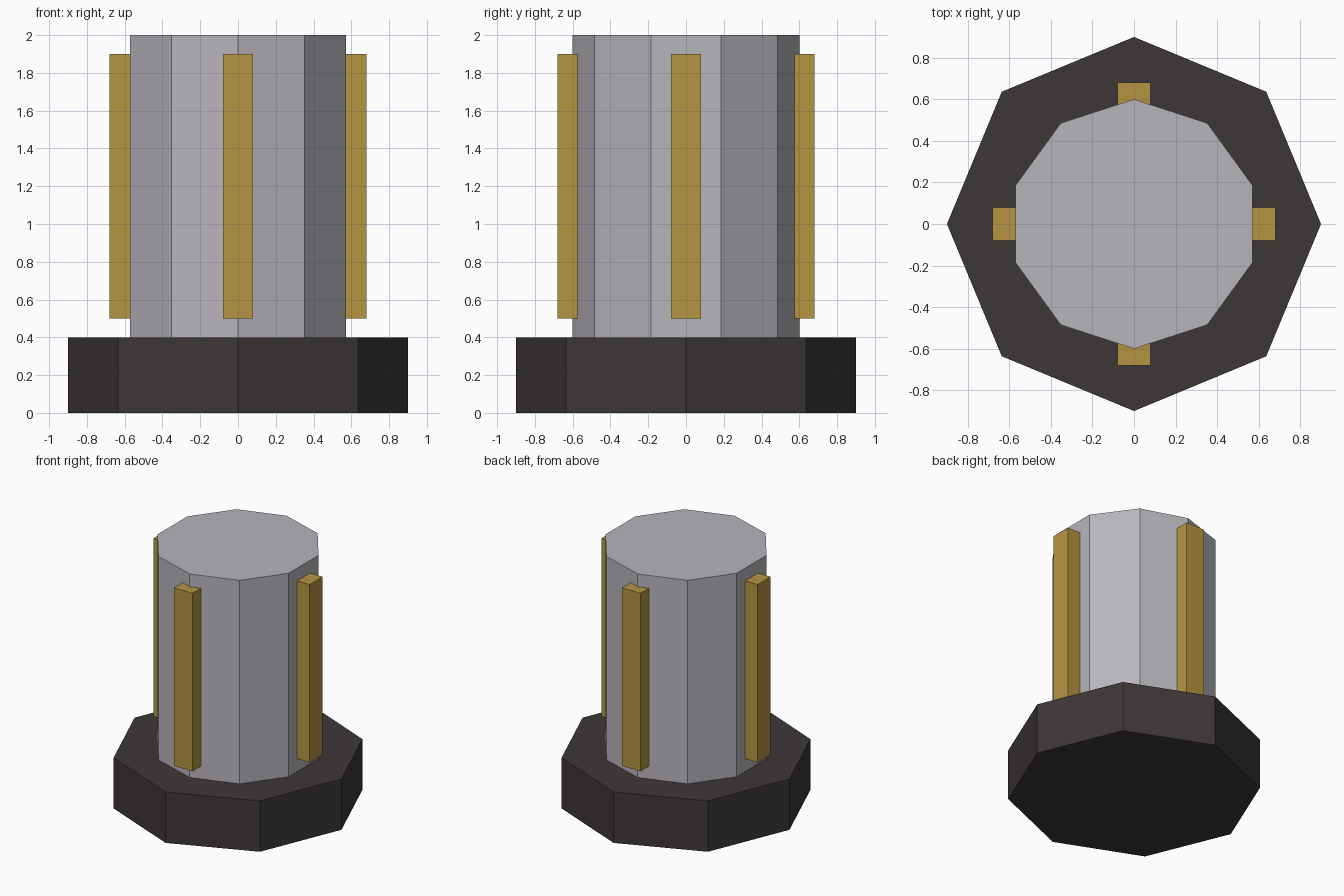
import bpy
from math import sin, cos, pi

cube = bpy.data.objects.get("Cube")
if cube:
    bpy.data.objects.remove(cube, do_unlink=True)


def make_material(name, rgb):
    mat = bpy.data.materials.new(name)
    mat.use_nodes = True
    color = (*rgb, 1.0)
    mat.diffuse_color = color
    mat.node_tree.nodes["Principled BSDF"].inputs["Base Color"].default_value = color
    return mat


def finish(name, mat):
    obj = bpy.context.object
    obj.name = name
    obj.data.name = name
    obj.data.materials.append(mat)
    return obj


def prism(name, sides, radius, bottom, top, mat):
    bpy.ops.mesh.primitive_cylinder_add(
        vertices=sides, radius=radius, depth=top - bottom,
        location=(0, 0, (bottom + top) / 2))
    return finish(name, mat)


def box(name, size, location, turn, mat):
    bpy.ops.mesh.primitive_cube_add(size=1, location=location, rotation=(0, 0, turn))
    obj = finish(name, mat)
    obj.scale = size
    return obj


dark = make_material("dark brown", (0.047, 0.039, 0.039))
grey = make_material("light grey", (0.47, 0.46, 0.50))
gold = make_material("gold", (0.47, 0.30, 0.055))

# Octagonal base and ten-sided column
prism("base", 8, 0.9, 0.0, 0.4, dark)
prism("column", 10, 0.6, 0.4, 2.0, grey)

# Four upright bars set into the column
for i, side in enumerate(("left", "back", "right", "front")):
    angle = i * pi / 2
    box(side + "_bar", (0.16, 0.16, 1.4),
        (0.6 * cos(angle), 0.6 * sin(angle), 1.2), angle, gold)
